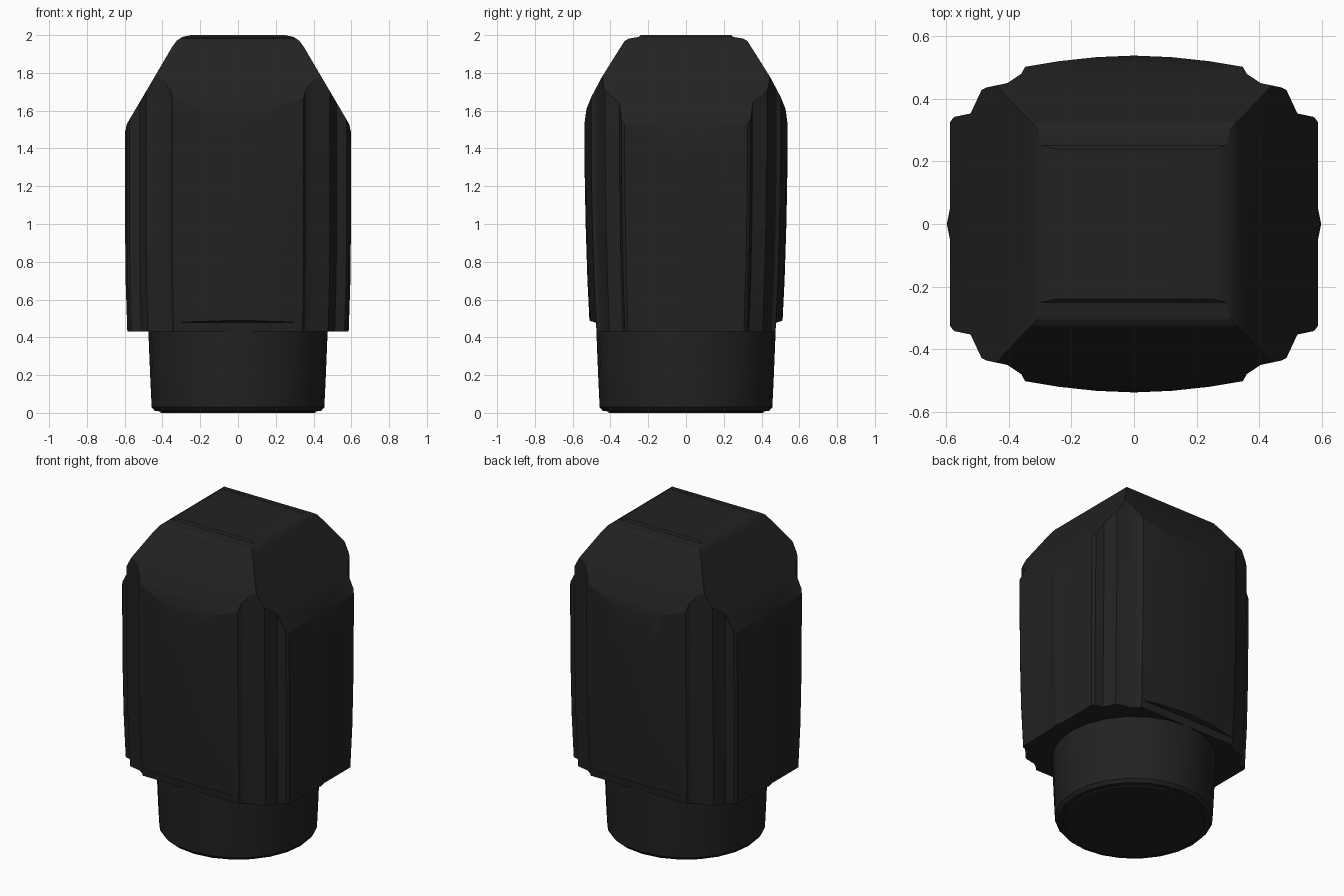
import bpy, bmesh, math

if "Cube" in bpy.data.objects:
    bpy.data.objects.remove(bpy.data.objects["Cube"], do_unlink=True)

# Single matte black finish
black = bpy.data.materials.new("matte_black")
black.use_nodes = True
colour = (0.016, 0.016, 0.016, 1)
black.diffuse_color = colour
black.node_tree.nodes["Principled BSDF"].inputs["Base Color"].default_value = colour


def loft(name, rings):
    """Closed solid through a stack of rings with equal point counts."""
    bm = bmesh.new()
    loops = [[bm.verts.new(p) for p in ring] for ring in rings]
    n = len(loops[0])
    for a, b in zip(loops, loops[1:]):
        for i in range(n):
            j = (i + 1) % n
            bm.faces.new((a[i], a[j], b[j], b[i]))
    bm.faces.new(loops[0][::-1])
    bm.faces.new(loops[-1])
    bmesh.ops.recalc_face_normals(bm, faces=bm.faces)
    mesh = bpy.data.meshes.new(name)
    bm.to_mesh(mesh)
    bm.free()
    obj = bpy.data.objects.new(name, mesh)
    bpy.context.collection.objects.link(obj)
    mesh.materials.append(black)
    return obj


def activate(obj):
    bpy.ops.object.select_all(action='DESELECT')
    obj.select_set(True)
    bpy.context.view_layer.objects.active = obj


def trim(obj, half, axis):
    """Keep only what lies inside a mirrored silhouette swept along the other axis."""
    outline = half + [(-w, z) for w, z in reversed(half)]
    if axis == 'X':
        rings = [[(w, d, z) for w, z in outline] for d in (-1, 1)]
    else:
        rings = [[(d, w, z) for w, z in outline] for d in (-1, 1)]
    cutter = loft("silhouette_cutter", rings)
    cutter.hide_render = True
    mod = obj.modifiers.new("trim", 'BOOLEAN')
    mod.operation = 'INTERSECT'
    mod.solver = 'EXACT'
    mod.object = cutter
    activate(obj)
    bpy.ops.object.modifier_apply(modifier=mod.name)
    bpy.data.objects.remove(cutter, do_unlink=True)


# Grip body: stepped plan with raised panels, tapering slightly to the bottom
quarter = [(0.598, 0), (0.588, 0.05), (0.588, 0.325), (0.575, 0.342), (0.522, 0.353),
           (0.487, 0.428), (0.472, 0.436), (0.405, 0.45), (0.36, 0.48), (0.348, 0.502),
           (0.24, 0.52), (0.12, 0.533), (0, 0.538)]
half_plan = quarter + [(-x, y) for x, y in quarter[-2::-1]]
plan = half_plan + [(x, -y) for x, y in half_plan[-2:0:-1]]
levels = [(0.43, 0.98, 0.945), (0.7, 0.995, 0.97), (1.0, 1, 0.988), (1.35, 1, 1), (2.1, 1, 1)]
body = loft("grip_body", [[(x * sx, y * sy, z) for x, y in plan] for z, sx, sy in levels])

# Sloped shoulders on the sides
trim(body, [(0.7, 0.4), (0.7, 1.3), (0.6, 1.48), (0.588, 1.53), (0.35, 1.935),
            (0.325, 1.97), (0.295, 1.99), (0.25, 2.0)], 'X')
# Rounded shoulders, top ledge and bottom lip on front and back
trim(body, [(0.47, 0.4), (0.478, 0.478), (0.505, 0.486), (0.6, 0.55), (0.6, 1.3),
            (0.539, 1.52), (0.527, 1.61), (0.5, 1.675), (0.447, 1.775), (0.35, 1.93),
            (0.325, 1.968), (0.305, 1.981), (0.25, 1.99), (0.24, 2.0)], 'Y')

# Round stem with a raised base disc
stem_profile = [(0.41, 0), (0.412, 0.008), (0.44, 0.01), (0.457, 0.03), (0.463, 0.15), (0.475, 0.44)]
steps = 24
turns = [2 * math.pi * i / steps for i in range(steps)]
stem = loft("stem", [[(r * math.cos(t), r * math.sin(t), z) for t in turns] for r, z in stem_profile])

for part in (body, stem):
    activate(part)
    bpy.ops.object.shade_smooth_by_angle(angle=math.radians(22))
